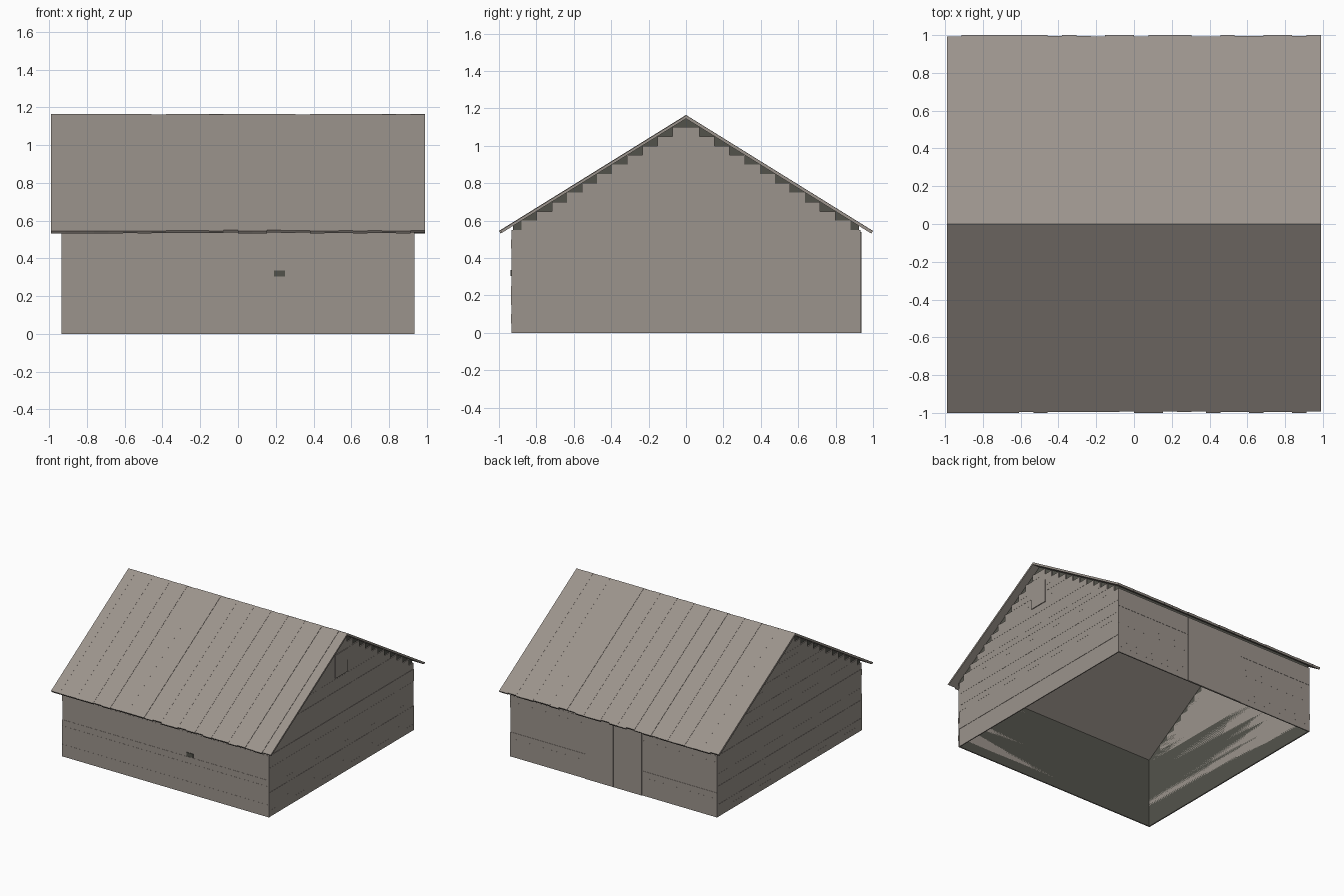
import bpy
import bmesh
import random

random.seed(4)
cube = bpy.data.objects.get("Cube")
if cube:
    bpy.data.objects.remove(cube, do_unlink=True)


def material(name, rgb):
    m = bpy.data.materials.new(name)
    m.use_nodes = True
    m.diffuse_color = (*rgb, 1)
    m.node_tree.nodes["Principled BSDF"].inputs["Base Color"].default_value = (*rgb, 1)
    return m


WOOD = material("weathered_wood", (0.33, 0.293, 0.262))
DARK = material("dark_interior", (0.086, 0.086, 0.071))

RIDGE, SLOPE, ROOF_T = 1.165, 0.62, 0.02   # roof line
HALF, CORE = 0.935, 0.925                  # wall face, inner lining
ROW = 0.05                                 # wall board height


def under(y):
    """Height of the roof underside at distance y from the ridge."""
    return RIDGE - ROOF_T - SLOPE * abs(y)


def box(bm, x0, x1, y0, y1, z0, z1):
    verts = bmesh.ops.create_cube(bm, size=1)["verts"]
    for v in verts:
        v.co = (x1 if v.co.x > 0 else x0,
                y1 if v.co.y > 0 else y0,
                z1 if v.co.z > 0 else z0)


def finish(bm, name, mat, outward=True):
    if outward:
        bmesh.ops.recalc_face_normals(bm, faces=bm.faces)
    mesh = bpy.data.meshes.new(name)
    bm.to_mesh(mesh)
    bm.free()
    mesh.materials.append(mat)
    obj = bpy.data.objects.new(name, mesh)
    bpy.context.collection.objects.link(obj)
    return obj


def jitter():
    return random.uniform(0, 0.003)


# Dark lining of the four walls, open below and above
bm = bmesh.new()
eave = under(CORE)
gable = [(-CORE, 0), (CORE, 0), (CORE, eave), (0, under(0)), (-CORE, eave)]
for s in (-1, 1):
    bm.faces.new([bm.verts.new((s * CORE, y, z)) for y, z in gable[::s]])
    side = [(-CORE, 0), (CORE, 0), (CORE, eave), (-CORE, eave)]
    bm.faces.new([bm.verts.new((x, s * CORE, z)) for x, z in side[::-s]])
finish(bm, "wall_lining", DARK, outward=False)

# Horizontal boards on the long front and back walls
for name, s in (("front_wall_boards", -1), ("back_wall_boards", 1)):
    bm = bmesh.new()
    for k in range(11):
        y = s * (HALF - jitter())
        box(bm, -HALF, HALF, min(s * CORE, y), max(s * CORE, y), k * ROW, (k + 1) * ROW)
    finish(bm, name, WOOD)

# Stepped horizontal boards on the gable walls
for name, s in (("left_gable_boards", 1), ("right_gable_boards", -1)):
    bm = bmesh.new()
    for k in range(22):
        top = (k + 1) * ROW
        w = min(CORE, (under(0) - top) / SLOPE)
        x = s * (HALF - jitter())
        box(bm, min(s * CORE, x), max(s * CORE, x), -w, w, k * ROW, top)
    finish(bm, name, WOOD)

# Roof planks running from the ridge to the eaves
PLANKS, EDGE = 26, 0.99
for name, s in (("front_roof_planks", -1), ("back_roof_planks", 1)):
    bm = bmesh.new()
    step = 2 * EDGE / PLANKS
    for k in range(PLANKS):
        x0 = -EDGE + k * step
        end = 1.0 - random.choice((0, 0, 0.004, 0.008))
        lift = -jitter() if k % 2 else 0
        profile = [(0, RIDGE + lift), (end, RIDGE - SLOPE * end + lift),
                   (end - 0.01, under(end - 0.01)), (0, under(0))]
        face = bm.faces.new([bm.verts.new((x0, s * y, z)) for y, z in profile])
        new = bmesh.ops.extrude_face_region(bm, geom=[face])["geom"]
        bmesh.ops.translate(bm, vec=(step, 0, 0),
                            verts=[g for g in new if isinstance(g, bmesh.types.BMVert)])
    finish(bm, name, WOOD)

# Double door in the back wall
for name, x0, x1 in (("door_leaf_left", 0.001, 0.255), ("door_leaf_right", -0.255, -0.001)):
    bm = bmesh.new()
    box(bm, x0, x1, HALF - 0.004, HALF + 0.004, 0, 0.54)
    finish(bm, name, WOOD)

# Loft hatch high in the left gable
bm = bmesh.new()
box(bm, HALF - 0.004, HALF + 0.004, -0.08, 0.08, 0.81, 1.0)
finish(bm, "loft_hatch", WOOD)

# Small peep hole in the front wall
bm = bmesh.new()
box(bm, 0.19, 0.25, -HALF - 0.002, -HALF + 0.004, 0.303, 0.335)
finish(bm, "peep_hole", DARK)
